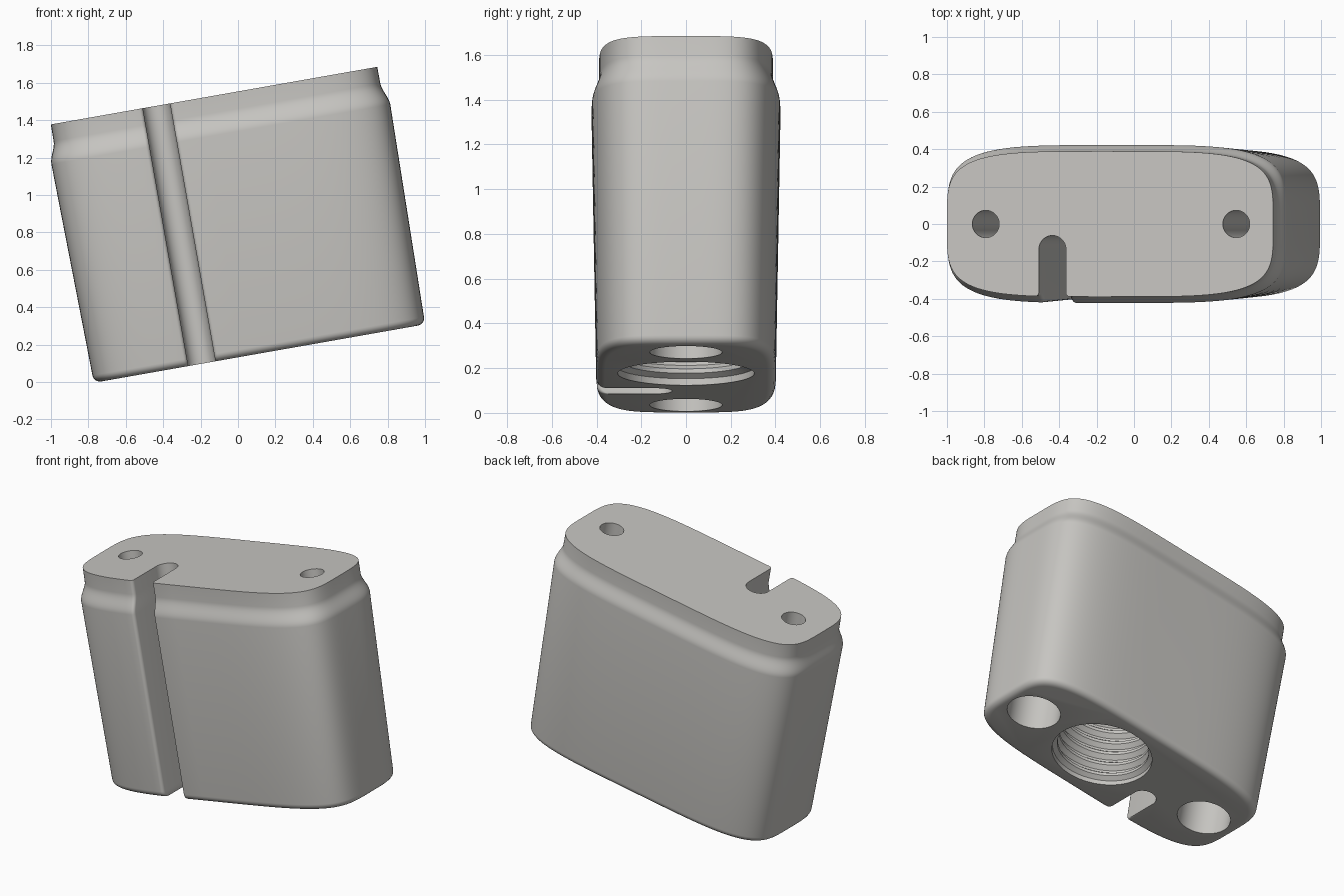
import bpy, bmesh, math
from math import pi, sin, cos, acos, radians

if "Cube" in bpy.data.objects:
    bpy.data.objects.remove(bpy.data.objects["Cube"])

grey = bpy.data.materials.new("warm grey")
COLOUR = (0.57, 0.56, 0.535, 1)
grey.diffuse_color = COLOUR
grey.use_nodes = True
grey.node_tree.nodes["Principled BSDF"].inputs["Base Color"].default_value = COLOUR

POWER = 4.3            # squareness of the rounded outline
SLOT_U, SLOT_R, SLOT_Y = -0.313, 0.0735, -0.135
LIP = 0.02             # rounding of the slot mouth
HEIGHT = 1.40


def outline(a, b, steps=150):
    """Rounded outline with half sizes a, b and a round-ended slot in front."""
    def angle(u):
        return acos(-(abs(u) / a) ** (POWER / 2))

    def point(t):
        c, s = cos(t), sin(t)
        return (math.copysign(abs(c) ** (2 / POWER), c) * a,
                math.copysign(abs(s) ** (2 / POWER), s) * b)

    reach = SLOT_R + LIP
    start, end = -angle(SLOT_U + reach), 2 * pi - angle(SLOT_U - reach)
    pts = [point(start + (end - start) * i / steps) for i in range(steps + 1)]
    left, right = pts[-1], pts[0]
    quarter = [pi / 2 * i / 4 for i in range(1, 5)]
    pts += [(left[0] + LIP * sin(p), left[1] + LIP * (1 - cos(p))) for p in quarter]
    pts += [(SLOT_U - SLOT_R * cos(pi * i / 20), SLOT_Y + SLOT_R * sin(pi * i / 20))
            for i in range(21)]
    pts += [(right[0] - LIP * sin(p), right[1] + LIP * (1 - cos(p)))
            for p in reversed(quarter)]
    return pts


def make_object(name, rings, close=False):
    """Skin a stack of equal rings, with a cap at both ends."""
    bm = bmesh.new()
    loops = [[bm.verts.new(p) for p in ring] for ring in rings]
    for low, high in zip(loops, loops[1:]):
        n = len(low)
        for i in range(n):
            j = (i + 1) % n
            bm.faces.new((low[i], low[j], high[j], high[i]))
    bm.faces.new(loops[0][::-1])
    bm.faces.new(loops[-1])
    bmesh.ops.recalc_face_normals(bm, faces=bm.faces)
    mesh = bpy.data.meshes.new(name)
    bm.to_mesh(mesh)
    bm.free()
    mesh.materials.append(grey)
    obj = bpy.data.objects.new(name, mesh)
    bpy.context.collection.objects.link(obj)
    return obj


def lathe(name, u, profile, sides=64):
    """Upright turned solid from (radius, height) pairs."""
    return make_object(name, [[(u + r * cos(2 * pi * i / sides), r * sin(2 * pi * i / sides), z)
                               for i in range(sides)] for r, z in profile])


# Body sections: rounded foot, tapered side, curved shoulder, straight neck
sections = []
for i in range(7):
    p = pi / 2 * i / 6
    inset = 0.04 * (1 - sin(p))
    sections.append((0.04 * (1 - cos(p)), 0.90 - inset, 0.402 - inset))
for i in range(11):
    t = i / 10
    inset = 0.033 * t * t * (3 - 2 * t)
    sections.append((1.19 + 0.12 * t, 0.92 - inset, 0.422 - inset))
sections.append((HEIGHT, 0.886, 0.389))
body = make_object("body", [[(x, y, h) for x, y in outline(a, b)] for h, a, b in sections])

# Stepped screw holes, wide below and narrow above
cutters = [lathe("screw_hole_cutter", u,
                 [(0.162, -0.1), (0.162, 0.5), (0.073, 0.5), (0.073, HEIGHT + 0.1)])
           for u in (-0.675, 0.685)]

# Threaded socket in the underside
PITCH = 0.08
thread = [(0.305, -0.1), (0.305, 0.03)]
for i in range(9):
    z = 0.05 + i * PITCH
    thread += [(0.278, z), (0.278, z + 0.02), (0.303, z + 0.04), (0.303, z + 0.055)]
thread += [(0.278, 0.80), (0.278, 0.85)]
cutters.append(lathe("socket_cutter", 0.14, thread, 80))

bpy.context.view_layer.objects.active = body
for cutter in cutters:
    cutter.hide_render = True
    mod = body.modifiers.new("hole", "BOOLEAN")
    mod.operation = "DIFFERENCE"
    mod.solver = "EXACT"
    mod.object = cutter
    bpy.ops.object.modifier_apply(modifier=mod.name)
    bpy.data.objects.remove(cutter)

# Smooth sides with crisp rims, then lean the whole block
bpy.ops.object.select_all(action="DESELECT")
body.select_set(True)
bpy.ops.object.shade_smooth_by_angle(angle=radians(32))
body.rotation_euler = (0, radians(-10), 0)
body.location = (0.115, 0, 0.152)
